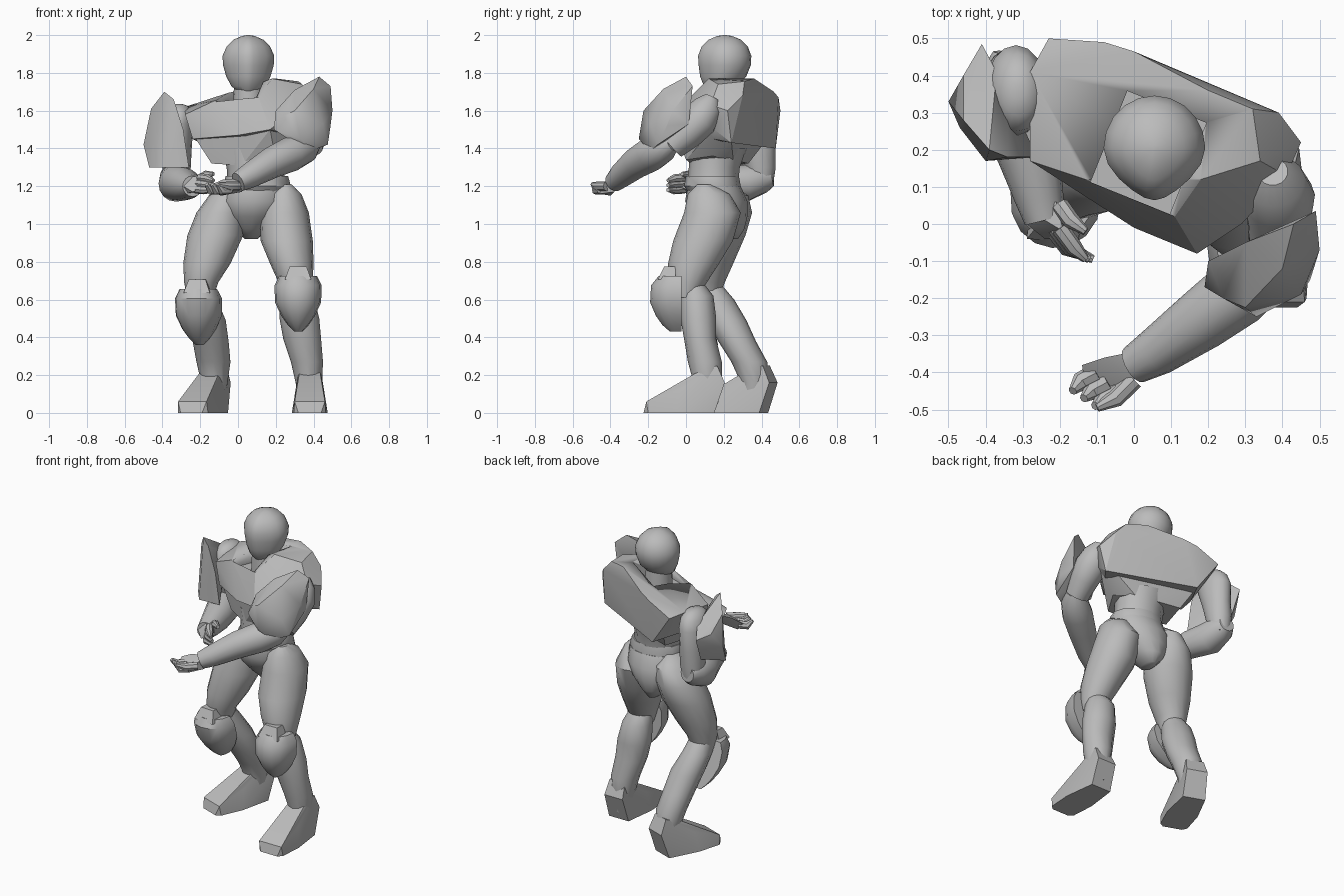
import bpy, bmesh, math
from mathutils import Vector, Matrix

grey = bpy.data.materials.new("armour grey")
grey.diffuse_color = (0.5, 0.5, 0.5, 1)


def finish(name, bm, angle=35):
    bmesh.ops.recalc_face_normals(bm, faces=bm.faces)
    me = bpy.data.meshes.new(name)
    bm.to_mesh(me)
    bm.free()
    me.materials.append(grey)
    ob = bpy.data.objects.new(name, me)
    bpy.context.collection.objects.link(ob)
    bpy.ops.object.select_all(action='DESELECT')
    ob.select_set(True)
    bpy.context.view_layer.objects.active = ob
    bpy.ops.object.shade_smooth_by_angle(angle=math.radians(angle))
    return ob


def hull(name, pts, loc=(0, 0, 0), yaw=0, angle=25):
    """Convex plate around a few corner points."""
    bm = bmesh.new()
    m = Matrix.Translation(loc) @ Matrix.Rotation(math.radians(yaw), 4, 'Z')
    for p in pts:
        bm.verts.new(m @ Vector(p))
    res = bmesh.ops.convex_hull(bm, input=bm.verts)
    junk = [g for g in res["geom_interior"] if isinstance(g, bmesh.types.BMVert)]
    bmesh.ops.delete(bm, geom=junk, context='VERTS')
    bmesh.ops.dissolve_limit(bm, angle_limit=0.03, verts=bm.verts, edges=bm.edges)
    return finish(name, bm, angle)


def loft(name, rings, upright=True, sides=16, nose=0.0, angle=40):
    """Skin through rings (x, y, z, r_side, r_depth); nose sharpens the front."""
    bm = bmesh.new()
    pts = [Vector(r[:3]) for r in rings]
    loops = []
    for i, r in enumerate(rings):
        u, v = Vector((1, 0, 0)), Vector((0, 1, 0))
        if not upright:
            t = (pts[min(i + 1, len(pts) - 1)] - pts[max(i - 1, 0)]).normalized()
            u = t.cross(Vector((0, 0, 1))).normalized()
            v = u.cross(t)
        loop = []
        for k in range(sides):
            a = 2 * math.pi * k / sides
            c, s = math.cos(a), math.sin(a)
            w = 1 - nose * max(0, -s) ** 2
            loop.append(bm.verts.new(pts[i] + u * c * w * r[3] + v * s * r[4]))
        loops.append(loop)
    for a, b in zip(loops, loops[1:]):
        for k in range(sides):
            j = (k + 1) % sides
            bm.faces.new((a[k], a[j], b[j], b[k]))
    bm.faces.new(loops[0])
    bm.faces.new(loops[-1])
    return finish(name, bm, angle)


def limb(name, rings, **kw):
    return loft(name, [(x, y, z, r, r) for x, y, z, r in rings], upright=False, **kw)


# Head and neck
loft("head", [(.055, .17, 1.695, .05, .045), (.055, .18, 1.73, .09, .085),
              (.055, .197, 1.78, .117, .122), (.055, .205, 1.84, .134, .138),
              (.055, .205, 1.89, .137, .141), (.055, .205, 1.94, .115, .122),
              (.055, .205, 1.975, .08, .087), (.055, .205, 1.995, .035, .04),
              (.055, .205, 2.0, .008, .008)], sides=20, nose=.4, angle=50)
loft("neck", [(.06, .2, 1.55, .09, .09), (.055, .2, 1.76, .075, .08)])

# Chest armour, twisted and tilted, with a sunken collar
chest = hull("chest", [
    (-.23, .50, 1.6), (-.08, .49, 1.67), (.0, .465, 1.7), (.2, .36, 1.77), (.32, .31, 1.755),
    (.39, .30, 1.68), (.45, .22, 1.6), (.41, .13, 1.63), (.29, .0, 1.6), (.17, -.08, 1.5),
    (.0, -.01, 1.47), (-.24, .15, 1.45), (-.28, .17, 1.58), (-.28, .41, 1.62),
    (-.09, .475, 1.4), (.42, .24, 1.43), (.4, .15, 1.5), (-.2, .28, 1.43),
    (-.13, .12, 1.65), (.11, .02, 1.67), (.18, .12, 1.77), (.34, .17, 1.74)])
cutter = hull("collar_cutter", [(x, y, z) for x in (-.115, .115) for y in (-.135, .13)
                                for z in (1.605, 1.95)], loc=(.04, .195, 0), yaw=-22)
cutter.hide_render = True
cutter.hide_set(True)
cut = chest.modifiers.new("collar", 'BOOLEAN')
cut.object = cutter
cut.solver = 'EXACT'
hull("lower_chest", [
    (-.23, .16, 1.46), (.17, -.06, 1.5), (.38, .14, 1.5), (.33, .24, 1.44), (-.12, .4, 1.41),
    (-.14, .13, 1.32), (.02, .04, 1.31), (.2, .0, 1.34), (.28, .14, 1.36),
    (.2, .25, 1.34), (-.08, .33, 1.32)])

# Waist and hips
loft("abdomen", [(.08, .17, 1.4, .17, .15), (.09, .15, 1.3, .15, .135),
                 (.1, .14, 1.2, .155, .135)], sides=12)
loft("belt", [(.1, .14, 1.255, .165, .14), (.1, .14, 1.2, .18, .15),
              (.1, .15, 1.17, .17, .14)], sides=12)
loft("pelvis", [(.1, .15, 1.2, .175, .14), (.09, .16, 1.12, .19, .165),
                (.08, .18, 1.04, .15, .145), (.07, .205, .975, .09, .105),
                (.07, .215, .92, .035, .06)], sides=16, angle=60)

# Legs
loft("left_thigh", [(.25, .1, 1.21, .035, .04), (.245, .12, 1.16, .09, .11),
                    (.245, .14, 1.06, .13, .15), (.258, .09, .91, .138, .158),
                    (.285, .04, .79, .115, .135), (.305, .01, .69, .09, .1),
                    (.31, .0, .61, .07, .055)])
loft("right_thigh", [(-.04, .19, 1.21, .04, .05), (-.06, .2, 1.15, .095, .13),
                     (-.09, .2, 1.06, .13, .15), (-.12, .17, .94, .148, .145),
                     (-.165, .13, .79, .125, .12), (-.195, .11, .69, .09, .095),
                     (-.2, .11, .61, .07, .07)])
loft("left_shin", [(.3, .03, .69, .07, .06), (.31, .055, .62, .09, .09),
                   (.325, .065, .5, .105, .095), (.34, .075, .39, .1, .085),
                   (.365, .1, .27, .085, .09), (.375, .115, .16, .07, .075),
                   (.375, .11, .05, .05, .06)], sides=12)
loft("right_shin", [(-.2, .11, .7, .065, .06), (-.195, .155, .6, .085, .1),
                    (-.165, .215, .49, .1, .105), (-.145, .27, .38, .095, .1),
                    (-.13, .335, .27, .09, .095), (-.125, .365, .16, .07, .075),
                    (-.125, .35, .05, .05, .06)], sides=12)


def foot(name, loc, yaw):
    pts = []
    for s in (-1, 1):
        pts += [(s * .085, -.2, 0), (s * .06, -.225, 0), (s * .08, -.21, .06),
                (s * .095, -.05, 0), (s * .075, -.03, .125), (s * .07, .15, 0),
                (s * .055, .05, .21), (s * .065, .205, .16), (s * .055, .165, .25)]
    hull(name, pts, loc, yaw, 35)


def knee_pad(name, loc, yaw, lean=0.0):
    # Bowl-shaped shield built from half arcs: height, half width, depth
    pts = []
    for z, w, d in ((.14, .1, .12), (.09, .125, .16), (.0, .122, .165), (-.07, .09, .135),
                    (-.12, .055, .1), (-.155, .02, .06)):
        for k in range(9):
            a = math.pi * k / 8
            pts.append((w * math.cos(a), -d * math.sin(a) ** .8 + lean * (.14 - z), z))
    hull(name, pts, loc, yaw, 35)
    hull(name + "_tab", [(x, y, z) for x, z in ((-.07, .12), (.07, .12), (-.045, .19), (.045, .19))
                         for y in (-.09 - (.19 - z) * .5, -.03)], loc, yaw)


foot("left_foot", (.38, 0, 0), 0)
foot("right_foot", (-.17, .27, 0), -20)
knee_pad("left_knee_pad", (.318, -.025, .585), 0)
knee_pad("right_knee_pad", (-.21, .08, .515), -4, .3)

# Arms
loft("right_upper_arm", [(-.31, .355, 1.635, .015, .02), (-.31, .355, 1.625, .045, .065),
                         (-.312, .355, 1.59, .07, .105), (-.318, .36, 1.53, .082, .122),
                         (-.32, .38, 1.4, .075, .095), (-.325, .395, 1.3, .075, .08),
                         (-.33, .4, 1.2, .06, .06)])
limb("right_forearm", [(-.33, .46, 1.25, .05), (-.335, .41, 1.245, .08), (-.325, .31, 1.215, .098),
                       (-.28, .18, 1.21, .085), (-.255, .07, 1.2, .066), (-.24, .01, 1.2, .055)])
limb("left_upper_arm", [(.375, .14, 1.67, .04), (.38, .115, 1.62, .08), (.39, .07, 1.55, .098),
                        (.39, .01, 1.48, .085), (.38, -.07, 1.41, .07)])
limb("left_forearm", [(.4, -.07, 1.43, .045), (.36, -.12, 1.405, .08), (.28, -.185, 1.37, .092),
                      (.18, -.26, 1.325, .083), (.06, -.345, 1.255, .066),
                      (.0, -.38, 1.222, .053)], sides=14)

# Shoulder plates
hull("left_shoulder_plate", [
    (.43, .0, 1.78), (.49, .035, 1.73), (.5, -.07, 1.6), (.475, -.15, 1.42), (.33, -.25, 1.45),
    (.3, -.225, 1.6), (.19, -.17, 1.5), (.2, -.1, 1.6), (.3, -.05, 1.71), (.38, -.19, 1.385),
    (.48, .015, 1.53), (.36, -.03, 1.48), (.4, -.12, 1.715), (.45, -.19, 1.53),
    (.24, -.2, 1.57), (.49, -.1, 1.52), (.29, -.215, 1.435)], angle=45)
hull("right_shoulder_plate", [
    (-.39, .2, 1.7), (-.34, .18, 1.66), (-.34, .28, 1.6), (-.37, .41, 1.57), (-.41, .485, 1.5),
    (-.46, .4, 1.52), (-.46, .28, 1.61), (-.5, .33, 1.42), (-.47, .26, 1.3), (-.4, .17, 1.3),
    (-.26, .18, 1.3), (-.29, .18, 1.5), (-.4, .42, 1.35)], angle=35)


def finger(name, pts, r):
    loft(name, [(*p, r * k, r * k) for p, k in zip(pts, (1, .95, .45))],
         upright=False, sides=8)


# Open hands with curved fingers
hull("left_palm", [(.02, -.34, 1.24), (.02, -.38, 1.17), (.0, -.42, 1.22), (-.08, -.36, 1.235),
                   (-.14, -.38, 1.21), (-.13, -.45, 1.17), (-.04, -.46, 1.16), (-.09, -.4, 1.15)],
     angle=40)
for i in range(3):
    finger(f"left_finger_{i}", [(-.1 + .03 * i, -.4 - .025 * i, 1.185),
                                (-.145 + .03 * i, -.425 - .025 * i, 1.18),
                                (-.165 + .03 * i, -.45 - .02 * i, 1.21)], .027)
finger("left_thumb", [(.0, -.42, 1.2), (-.05, -.47, 1.2), (-.1, -.495, 1.21)], .026)
hull("right_palm", [(-.29, .04, 1.24), (-.28, .03, 1.16), (-.29, .0, 1.2), (-.21, .06, 1.25),
                    (-.19, .04, 1.17), (-.24, -.04, 1.17), (-.18, -.04, 1.2), (-.19, -.02, 1.26)],
     angle=40)
for i in range(3):
    finger(f"right_finger_{i}", [(-.22 + .01 * i, -.01, 1.185 + .03 * i),
                                 (-.18 + .01 * i, -.065, 1.18 + .03 * i),
                                 (-.11 - .01 * i, -.095, 1.18 + .025 * i)], .024)
finger("right_thumb", [(-.2, .05, 1.24), (-.17, .01, 1.26), (-.13, -.02, 1.265)], .025)
